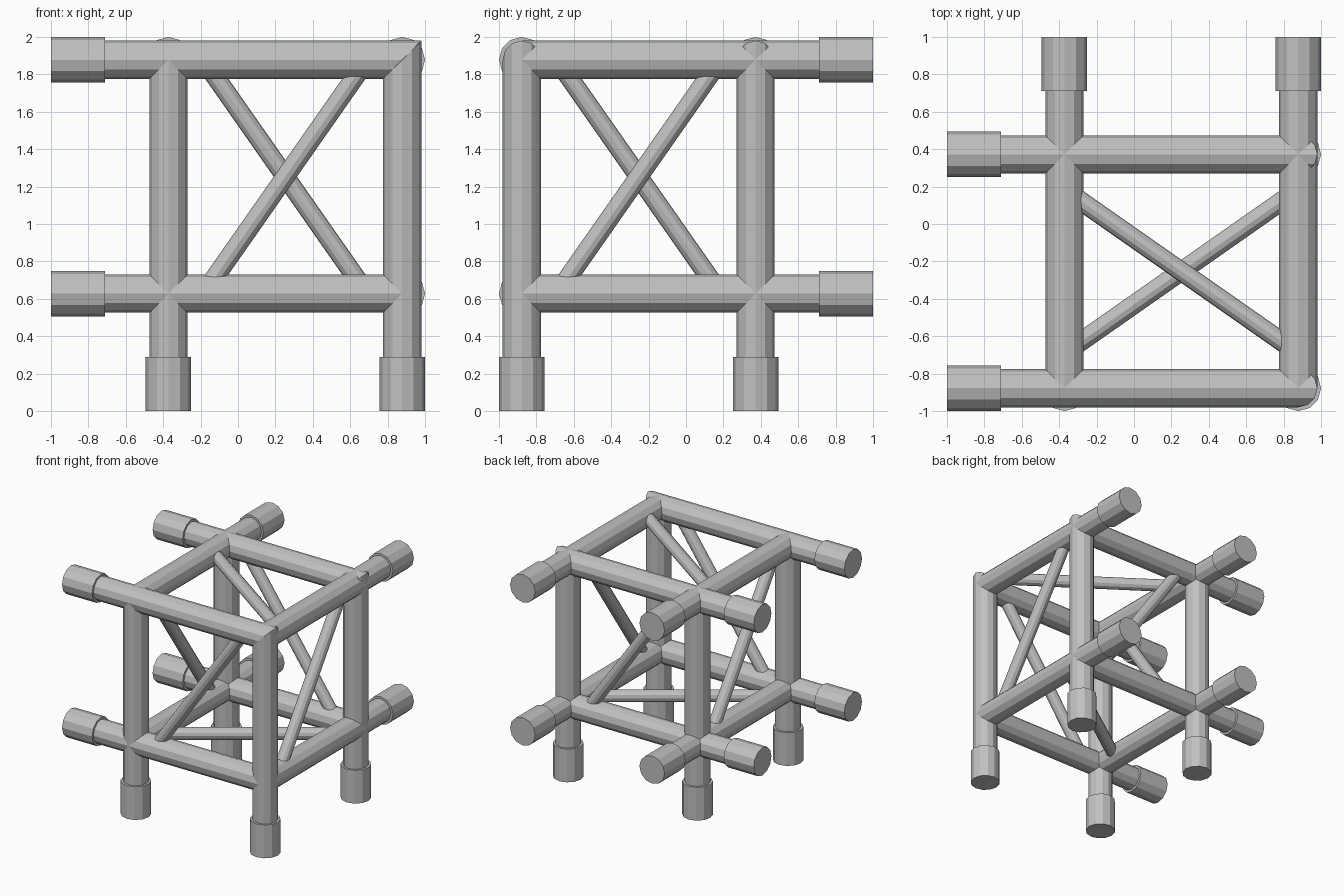
import bpy
import bmesh
from mathutils import Vector

cube = bpy.data.objects.get("Cube")
if cube:
    bpy.data.objects.remove(cube, do_unlink=True)

GREY = (0.53, 0.53, 0.53, 1)
metal = bpy.data.materials.new("grey metal")
metal.use_nodes = True
metal.diffuse_color = GREY
metal.node_tree.nodes["Principled BSDF"].inputs["Base Color"].default_value = GREY

SIDES = 12
TUBE_R, SLEEVE_R, BRACE_R = 0.1025, 0.122, 0.051
SLEEVE_LEN = 0.29
# Low and high node position on each axis, and the open end of the tubes
NODES = ((-0.372, 0.878), (-0.878, 0.372), (0.628, 1.878))
OPEN_END = (-1.0, 1.0, 0.0)


def rod(name, start, end, radius, miter=None):
    """Closed prism from start to end; miter=(axis, other) slants the end at 45 degrees."""
    start, end = Vector(start), Vector(end)
    axis = end - start
    bm = bmesh.new()
    bmesh.ops.create_cone(bm, cap_ends=True, segments=SIDES, radius1=radius,
                          radius2=radius, depth=axis.length)
    turn = axis.to_track_quat('Z', 'Y').to_matrix()
    middle = (start + end) / 2
    for v in bm.verts:
        at_end = v.co.z > 0
        v.co = turn @ v.co + middle
        if miter and at_end:
            along, other = miter
            v.co[along] = end[along] + v.co[other] - end[other]
    mesh = bpy.data.meshes.new(name)
    bm.to_mesh(mesh)
    bm.free()
    mesh.materials.append(metal)
    obj = bpy.data.objects.new(name, mesh)
    bpy.context.collection.objects.link(obj)
    return obj


def point(a, va, b, vb, c, vc):
    p = [0, 0, 0]
    p[a], p[b], p[c] = va, vb, vc
    return Vector(p)


# Main tubes: four along each axis, each with a sleeve at its open end
for a, label in enumerate(("cross", "depth", "upright")):
    b, c = [i for i in range(3) if i != a]
    far = NODES[a][0] if label == "depth" else NODES[a][1]
    inward = 1 if far > OPEN_END[a] else -1
    for i, vb in enumerate(NODES[b]):
        for j, vc in enumerate(NODES[c]):
            open_end = point(a, OPEN_END[a], b, vb, c, vc)
            sleeve_top = point(a, OPEN_END[a] + inward * SLEEVE_LEN, b, vb, c, vc)
            last = point(a, far, b, vb, c, vc)
            # Cross tubes and uprights are mitred together at the top corners
            miter = None
            if label == "cross" and vc == NODES[2][1]:
                miter = (0, 2)
            elif label == "upright" and vb == NODES[0][1]:
                miter = (2, 0)
            tube_start = open_end.lerp(sleeve_top, 0.5)
            rod(f"{label}_tube_{i}{j}", tube_start, last, TUBE_R, miter)
            rod(f"{label}_sleeve_{i}{j}", open_end, sleeve_top, SLEEVE_R)

# Diagonal braces: one in each face: normal axis, long axis, short axis, slopes low/high
HALF = 0.625
for n, l, s, slopes, names in (
        (1, 2, 0, (1, -1), ("front", "back")),
        (0, 2, 1, (-1, 1), ("right", "left")),
        (2, 0, 1, (1, -1), ("bottom", "top"))):
    mid_l, mid_s = sum(NODES[l]) / 2, sum(NODES[s]) / 2
    for level, slope, side in zip(NODES[n], slopes, names):
        ends = [point(n, level, l, mid_l + k * HALF, s, mid_s + k * slope * HALF * 0.7)
                for k in (-1, 1)]
        rod(f"{side}_brace", ends[0], ends[1], BRACE_R)
